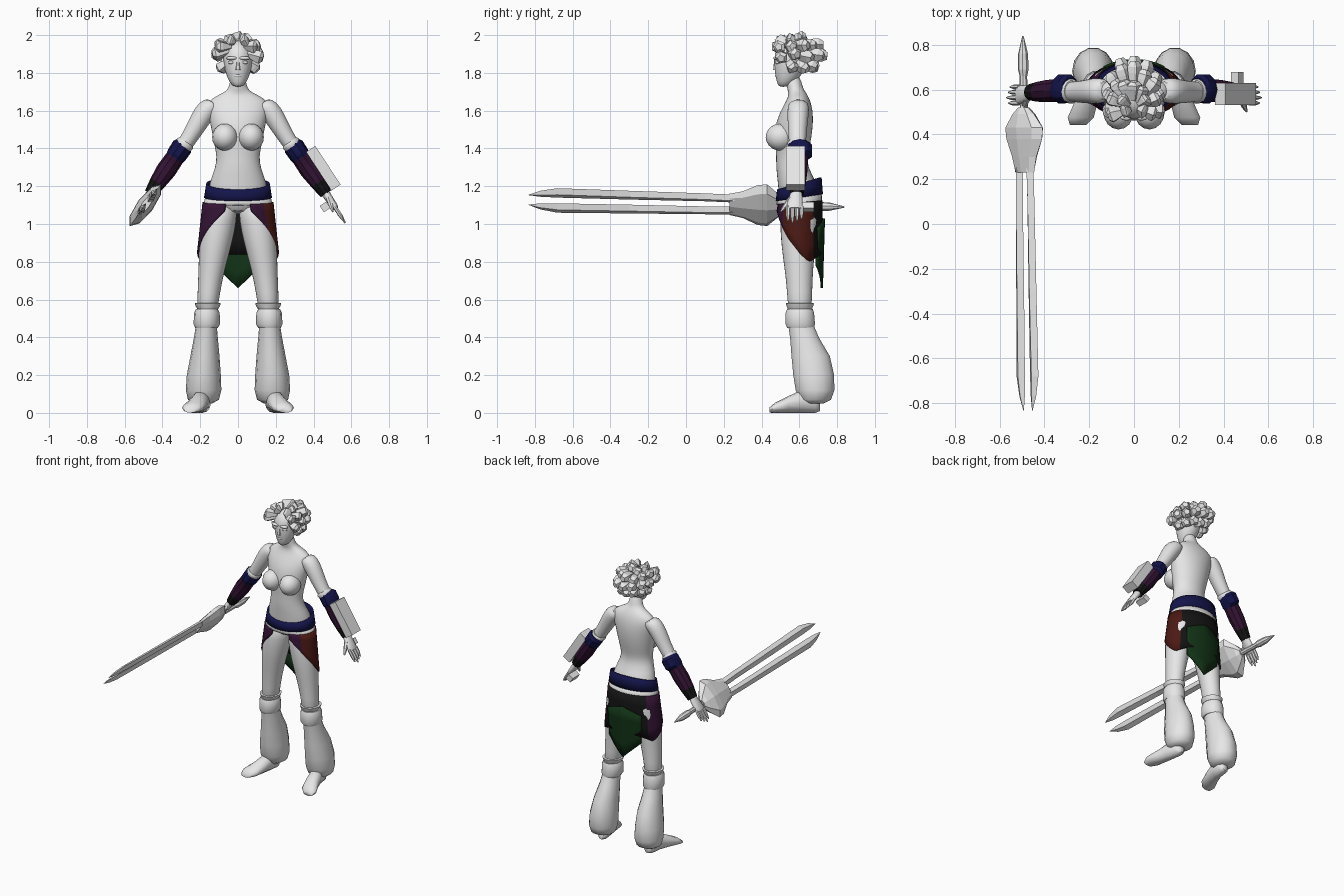
import bpy, bmesh, math, random
from mathutils import Vector, Matrix

random.seed(4)
cube = bpy.data.objects.get("Cube")
if cube:
    bpy.data.objects.remove(cube)


def material(name, r, g, b):
    m = bpy.data.materials.new(name)
    m.use_nodes = True
    m.diffuse_color = (r, g, b, 1)
    m.node_tree.nodes["Principled BSDF"].inputs["Base Color"].default_value = (r, g, b, 1)
    return m


GREY = material("pale grey", .8, .8, .8)
NAVY = material("dark navy", .007, .007, .07)
PURPLE = material("dark purple", .035, .007, .035)
BROWN = material("dark red brown", .07, .01, .007)
GREEN = material("dark green", .006, .033, .008)
BLACK = material("near black", .007, .007, .007)
SIDES = (("left", 1), ("right", -1))


def finish(name, bm, mats, smooth=0, subdivide=False):
    """Turn a bmesh into an object; smooth is the sharp-edge angle in degrees."""
    bmesh.ops.recalc_face_normals(bm, faces=bm.faces)
    me = bpy.data.meshes.new(name)
    bm.to_mesh(me)
    bm.free()
    for m in mats:
        me.materials.append(m)
    if smooth:
        me.shade_smooth()
        me.set_sharp_from_angle(angle=math.radians(smooth))
    ob = bpy.data.objects.new(name, me)
    bpy.context.scene.collection.objects.link(ob)
    if subdivide:
        ob.modifiers.new("Subdivision", 'SUBSURF').levels = 1
        ob.modifiers["Subdivision"].render_levels = 1
    return ob


def loft(name, rings, u=(1, 0, 0), v=(0, 1, 0), s=1, n=14, mats=(GREY,),
         smooth=60, subdivide=False):
    """Skin elliptical rings (x, y, z, a, b); s mirrors x; mats go per segment."""
    u, v = Vector(u), Vector(v)
    bm = bmesh.new()
    loops = []
    for x, y, z, a, b in rings:
        loop = []
        for k in range(n):
            t = math.tau * k / n
            p = Vector((x, y, z)) + u * a * math.cos(t) + v * b * math.sin(t)
            loop.append(bm.verts.new((p.x * s, p.y, p.z)))
        loops.append(loop)
    for i, (low, high) in enumerate(zip(loops, loops[1:])):
        for k in range(n):
            j = (k + 1) % n
            f = bm.faces.new((low[k], low[j], high[j], high[k]))
            f.material_index = min(i, len(mats) - 1)
    bm.faces.new(loops[0])
    bm.faces.new(loops[-1]).material_index = min(len(loops), len(mats)) - 1
    return finish(name, bm, mats, smooth, subdivide)


def strut(name, p, q, profile, s=1, n=6, smooth=50):
    """Loft from p to q with (fraction, radius) stations."""
    p, q = Vector(p), Vector(q)
    d = (q - p).normalized()
    u = d.cross(Vector((0, .1, 1))).normalized()
    rings = [(*p.lerp(q, t), r, r) for t, r in profile]
    return loft(name, rings, u, d.cross(u), s, n, smooth=smooth)


def ball(name, loc, size, s=1):
    bm = bmesh.new()
    bmesh.ops.create_uvsphere(bm, u_segments=16, v_segments=10, radius=1)
    bm.transform(Matrix.Translation((loc[0] * s, *loc[1:])) @ Matrix.Diagonal((*size, 1)))
    return finish(name, bm, [GREY], 60)


def box(name, loc, size, turn):
    bm = bmesh.new()
    bmesh.ops.create_cube(bm, size=1)
    bm.transform(Matrix.Translation(loc) @ Matrix.Rotation(turn, 4, 'Y') @ Matrix.Diagonal((*size, 1)))
    return finish(name, bm, [GREY])


def wrap(name, start, end, top, bottom, r_top, r_bottom, mats, rule=lambda a: 0, n=36, rows=4):
    """Cloth around the hips; degrees run from the front towards the left."""
    bm = bmesh.new()
    cols = []
    for k in range(n + 1):
        deg = start + (end - start) * k / n
        a = math.radians(deg)
        col = []
        for r in range(rows + 1):
            t = r / rows
            rx, ry = (g + (h - g) * t for g, h in zip(r_top, r_bottom))
            z = top(deg) * (1 - t) + bottom(deg) * t
            col.append(bm.verts.new((rx * math.sin(a), .6 - ry * math.cos(a), z)))
        cols.append(col)
    for k in range(n):
        mid = start + (end - start) * (k + .5) / n
        for r in range(rows):
            f = bm.faces.new((cols[k][r], cols[k + 1][r], cols[k + 1][r + 1], cols[k][r + 1]))
            f.material_index = rule(mid)
    bmesh.ops.remove_doubles(bm, verts=bm.verts, dist=.0005)
    ob = finish(name, bm, mats, 25)
    ob.modifiers.new("Thickness", 'SOLIDIFY').thickness = .012
    return ob


# Trunk and head
loft("torso", [
    (0, .6, 1.05, .1, .09), (0, .6, 1.14, .165, .11), (0, .59, 1.22, .155, .105),
    (0, .56, 1.3, .12, .085), (0, .56, 1.36, .114, .083), (0, .565, 1.42, .127, .094),
    (0, .57, 1.5, .143, .102), (0, .58, 1.57, .157, .095), (0, .592, 1.63, .17, .075),
    (0, .595, 1.668, .14, .057), (0, .59, 1.695, .075, .047), (0, .575, 1.72, .045, .042),
    (0, .565, 1.79, .042, .042)], n=18, subdivide=True)
loft("head", [
    (0, .515, 1.725, .022, .025), (0, .53, 1.75, .047, .05), (0, .545, 1.8, .068, .078),
    (0, .555, 1.85, .08, .09), (0, .56, 1.9, .082, .096), (0, .57, 1.945, .065, .08),
    (0, .575, 1.975, .03, .04)], subdivide=True)
loft("nose", [(0, .48, 1.815, .018, .022), (0, .48, 1.83, .014, .02),
              (0, .48, 1.88, .008, .014)], n=6)
ball("lips", (0, .485, 1.785), (.024, .014, .011))
for side, s in SIDES:
    ball(side + "_brow", (.033, .478, 1.878), (.03, .016, .01), s)
    ball(side + "_eye", (.034, .484, 1.855), (.019, .012, .009), s)
    ball(side + "_ear", (.08, .565, 1.845), (.012, .022, .035), s)
    ball(side + "_breast", (.069, .5, 1.46), (.068, .078, .072), s)

# Chunky swept-back hair: fans of blunt faceted locks
hub = Vector((0, .56, 1.89))
for row, (elev, count, spread) in enumerate(((62, 7, 130), (30, 9, 118), (0, 9, 108), (-38, 7, 85))):
    for k in range(count):
        az = math.radians(spread * (2 * k / (count - 1) - 1))
        el = math.radians(elev + random.uniform(-7, 7))
        d = Vector((math.sin(az) * math.cos(el) * .132, math.cos(az) * math.cos(el) * .18,
                    math.sin(el) * .105)) * random.uniform(.92, 1.06)
        root = hub + Vector((d.x * .35, d.y * .3 - .03, d.z * .6 + .02))
        strut(f"hair_lock_{row}_{k}", root, hub + d,
              ((0, .014), (.7, .034), (.9, .036), (1.08, .02)), n=5, smooth=0)

# Legs, knee bands, gathered trouser puffs and feet
for side, s in SIDES:
    loft(side + "_thigh", [
        (.085, .6, 1.13, .085, .1), (.1, .6, 1.02, .098, .105), (.118, .595, .9, .09, .095),
        (.138, .597, .77, .073, .078), (.155, .602, .64, .06, .067),
        (.165, .603, .5, .056, .066)], s=s, subdivide=True)
    loft(side + "_knee_collar", [
        (.16, .603, .55, .055, .066), (.16, .603, .565, .064, .072), (.16, .603, .58, .069, .077),
        (.16, .603, .582, .058, .066)], s=s, smooth=30)
    loft(side + "_knee_band", [
        (.165, .603, .55, .058, .07), (.165, .603, .53, .068, .077), (.165, .605, .47, .07, .08),
        (.167, .607, .45, .06, .073)], s=s, smooth=45)
    loft(side + "_trouser_puff", [
        (.168, .61, .46, .056, .07), (.17, .627, .4, .063, .078), (.175, .66, .3, .077, .104),
        (.181, .676, .2, .09, .111), (.182, .683, .12, .094, .105), (.183, .685, .07, .082, .085),
        (.187, .675, .05, .05, .055)], s=s)
    loft(side + "_foot", [
        (.185, .71, .035, .02, .025), (.187, .685, .05, .043, .05), (.197, .61, .06, .046, .06),
        (.215, .54, .044, .052, .044), (.238, .475, .028, .058, .028),
        (.25, .442, .015, .036, .014)], v=(0, 0, 1), s=s, n=12)

# Arms, bracers and hands
ACROSS = (.83, 0, .56)
for side, s in SIDES:
    loft(side + "_arm", [
        (.12, .595, 1.645, .045, .05), (.16, .595, 1.615, .058, .06), (.2, .592, 1.555, .055, .056),
        (.24, .59, 1.485, .047, .05), (.285, .59, 1.415, .042, .045),
        (.36, .59, 1.31, .04, .042)], ACROSS, s=s, subdivide=True)
    loft(side + "_bracer", [
        (.285, .6, 1.425, .045, .055), (.295, .605, 1.41, .056, .066), (.325, .603, 1.365, .054, .068),
        (.335, .597, 1.35, .05, .052), (.38, .593, 1.285, .053, .052), (.425, .59, 1.22, .044, .046),
        (.465, .588, 1.16, .032, .036)], ACROSS, s=s, n=10, smooth=30,
        mats=(NAVY, NAVY, NAVY, PURPLE, PURPLE, BLACK))
    loft(side + "_elbow_band", [
        (.275, .592, 1.435, .044, .05), (.28, .592, 1.425, .05, .056),
        (.29, .592, 1.41, .046, .05)], ACROSS, s=s)
    loft(side + "_palm", [
        (.455, .585, 1.175, .024, .028), (.485, .58, 1.13, .021, .04), (.51, .575, 1.095, .018, .044),
        (.52, .575, 1.08, .013, .042)], ACROSS, s=s, n=10)
    for k in range(4):
        y = .54 + .024 * k
        reach = .048 - .008 * abs(k - 1)
        strut(f"{side}_finger_{k + 1}", (.512, y, 1.092), (.52 + reach, y, 1.068 - reach * 1.3),
              ((0, .011), (.6, .011), (1, .004)), s)
    strut(side + "_thumb", (.48, .555, 1.135), (.502, .502, 1.065),
          ((0, .015), (.6, .012), (1, .005)), s)
box("forearm_block", (.452, .58, 1.295), (.058, .1, .245), -.58)
box("wrist_block", (.46, .638, 1.09), (.04, .08, .04), -.58)

# Belt, sash and hip cloths
cosd = lambda d: math.cos(math.radians(d))
wrap("belt", 0, 360, lambda d: 1.215 - .032 * cosd(d), lambda d: 1.14 - .018 * cosd(d),
     (.168, .118), (.18, .125), [NAVY], rows=2)
wrap("sash", 0, 360, lambda d: 1.15 - .018 * cosd(d), lambda d: 1.085 + .015 * cosd(d),
     (.172, .118), (.186, .122), [GREY], rows=1)
HEM = ((20, 1.07), (60, .93), (90, .85), (115, .8), (150, .84), (180, .84))


def hem(deg):
    d = deg if deg <= 180 else 360 - deg
    for (a, za), (b, zb) in zip(HEM, HEM[1:]):
        if d <= b:
            return za + (zb - za) * (d - a) / (b - a)
    return HEM[-1][1]


def cloth(deg):
    if 125 < deg < 235:
        return 2
    return 1 if 48 < deg <= 125 else 0


wrap("hip_cloth", 20, 340, lambda d: 1.115 - .01 * cosd(d), hem, (.188, .122), (.217, .128),
     [PURPLE, BROWN, BLACK], cloth)
wrap("tail_cloth", 140, 220, lambda d: 1.03 - .0012 * abs(d - 180),
     lambda d: .66 + .19 * abs(math.sin(math.radians(d))),
     (.212, .136), (.2, .125), [GREEN], n=12)

# Twin-pronged sword held forward in the right hand
WIDE, THIN = (.6, 0, .8), (.8, 0, -.6)


def sword_ring(y, offset, a, b):
    t = (.4 - y) / 1.1
    return (-.49 + .015 * t + .6 * offset, y, 1.1 + .025 * t + .8 * offset, a, b)


loft("sword_guard", [sword_ring(y, 0, a, b) for y, a, b in (
    (.52, .03, .022), (.49, .075, .034), (.43, .138, .045), (.38, .132, .042), (.3, .088, .032),
    (.23, .07, .02))], WIDE, THIN, n=8, smooth=0)
for label, s in (("upper", 1), ("lower", -1)):
    loft(label + "_blade", [sword_ring(y, s * o, a, b) for y, o, a, b in (
        (.3, .038, .026, .02), (.1, .043, .026, .019), (-.3, .046, .029, .018),
        (-.68, .05, .031, .016), (-.77, .042, .02, .011), (-.835, .032, .001, .001))],
        WIDE, THIN, n=4, smooth=0)
loft("sword_hilt", [sword_ring(y, 0, r, r) for y, r in (
    (.5, .018), (.66, .017), (.69, .024), (.76, .022), (.84, .003))], WIDE, THIN, n=8, smooth=0)
